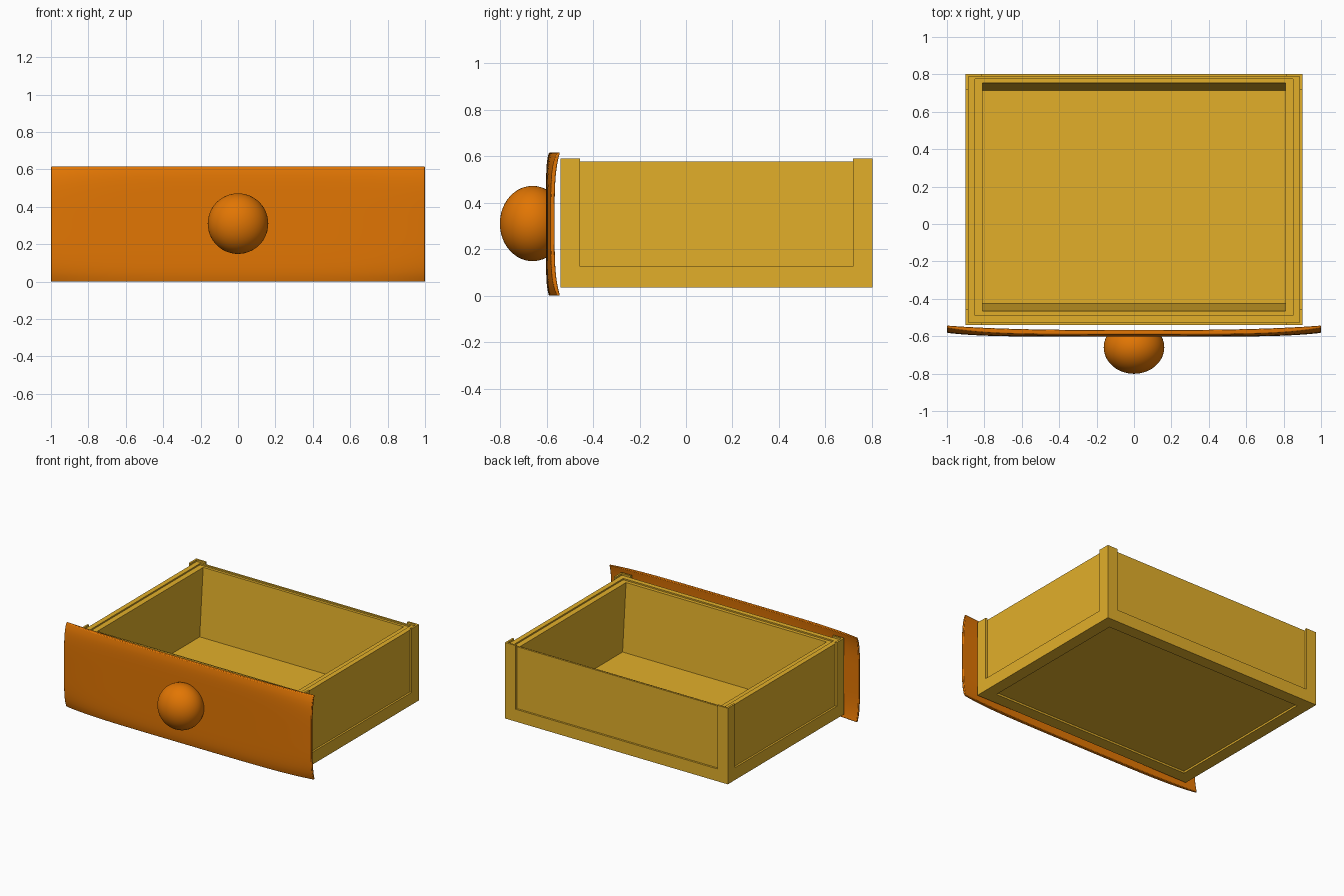
import bpy, bmesh

cube = bpy.data.objects.get("Cube")
if cube:
    bpy.data.objects.remove(cube, do_unlink=True)


def make_material(name, rgb):
    mat = bpy.data.materials.new(name)
    mat.use_nodes = True
    color = (*rgb, 1.0)
    mat.diffuse_color = color
    mat.node_tree.nodes["Principled BSDF"].inputs["Base Color"].default_value = color
    return mat


wood = make_material("pale_wood", (0.76, 0.43, 0.023))
orange = make_material("orange_wood", (0.76, 0.18, 0.001))


def finish(bm, name, mat, smooth=False):
    bmesh.ops.recalc_face_normals(bm, faces=bm.faces)
    mesh = bpy.data.meshes.new(name)
    bm.to_mesh(mesh)
    bm.free()
    mesh.materials.append(mat)
    obj = bpy.data.objects.new(name, mesh)
    bpy.context.collection.objects.link(obj)
    if smooth:
        bpy.ops.object.select_all(action="DESELECT")
        obj.select_set(True)
        bpy.context.view_layer.objects.active = obj
        bpy.ops.object.shade_smooth_by_angle(angle=0.7)
    return obj


def skin_rectangles(name, loops, closed):
    """Skin rectangles given as (half width, front y, back y, z)."""
    bm = bmesh.new()
    rings = [[bm.verts.new(p) for p in
              ((-w, f, z), (w, f, z), (w, b, z), (-w, b, z))]
             for w, f, b, z in loops]
    pairs = list(zip(rings, rings[1:]))
    if closed:
        pairs.append((rings[-1], rings[0]))
    else:
        bm.faces.new(rings[0])
        bm.faces.new(rings[-1])
    for a, b in pairs:
        for i in range(4):
            j = (i + 1) % 4
            bm.faces.new((a[i], a[j], b[j], b[i]))
    return finish(bm, name, wood)


# Tray with recessed outer panels, stepped rim and tapered inner walls
BOTTOM, RIM, STEP, TOP = 0.035, 0.577, 0.567, 0.59
FRONT, BACK, HALF = -0.54, 0.803, 0.9
REC = 0.014
skin_rectangles("drawer_tray", [
    (HALF - REC, FRONT + REC, BACK - REC, BOTTOM + REC),
    (HALF - REC, FRONT + REC, BACK - REC, RIM),
    (0.85, -0.49, 0.775, RIM),
    (0.85, -0.49, 0.775, STEP),
    (0.81, -0.465, 0.755, STEP),
    (0.81, -0.425, 0.715, 0.075)], closed=False)

# Raised rail around the base
RAIL = 0.125
skin_rectangles("base_rail", [
    (HALF - REC, FRONT + REC, BACK - REC, RAIL),
    (HALF, FRONT, BACK, RAIL),
    (HALF, FRONT, BACK, BOTTOM),
    (0.81, FRONT + 0.09, BACK - 0.09, BOTTOM),
    (0.81, FRONT + 0.09, BACK - 0.09, BOTTOM + REC)], closed=True)

# Thin L-shaped corner posts wrapped around the tray
ARM = 0.085
for side, sx in (("right", -1), ("left", 1)):
    for end, y0, sy in (("front", FRONT, 1), ("back", BACK, -1)):
        profile = ((0, 0), (ARM, 0), (ARM, REC), (REC, REC), (REC, ARM), (0, ARM))
        bm = bmesh.new()
        base = bm.faces.new([bm.verts.new((sx * (HALF - px), y0 + sy * py, RAIL))
                             for px, py in profile])
        top = bmesh.ops.extrude_face_region(bm, geom=[base])["geom"]
        for v in top:
            if isinstance(v, bmesh.types.BMVert):
                v.co.z = TOP
        finish(bm, f"{end}_{side}_corner_post", wood)

# Bowed front panel, thin at the rim, with corners curling back
NX, NZ, HEIGHT = 60, 24, 0.615
bm = bmesh.new()
bmesh.ops.create_grid(bm, x_segments=NX, y_segments=NZ, size=1)
geom = bmesh.ops.extrude_face_region(bm, geom=bm.faces[:])["geom"]
front_verts = {v for v in geom if isinstance(v, bmesh.types.BMVert)}
for v in bm.verts:
    u, w = v.co.x, v.co.y
    corner = (u * w) ** 4
    if v in front_verts:
        y = -0.602 + 0.02 * u ** 6 + 0.012 * w ** 8 + 0.016 * corner
    else:
        y = -0.575 + 0.01 * u ** 2 + 0.008 * w ** 4 + 0.015 * corner
    v.co = (u, y, HEIGHT / 2 * (1 + w))
panel = finish(bm, "front_panel", orange, smooth=True)
bevel = panel.modifiers.new("soft_edges", "BEVEL")
bevel.width = 0.004
bevel.segments = 2
bevel.angle_limit = 0.9

# Round knob, slightly flattened front to back
bm = bmesh.new()
bmesh.ops.create_icosphere(bm, subdivisions=4, radius=0.162)
for v in bm.verts:
    v.co.y *= 0.87
    v.co.y -= 0.66
    v.co.z += 0.31
# Flat seat of the knob inside the panel
bmesh.ops.bisect_plane(bm, geom=bm.verts[:] + bm.edges[:] + bm.faces[:],
                       plane_co=(0, -0.585, 0), plane_no=(0, 1, 0),
                       clear_outer=True)
bmesh.ops.holes_fill(bm, edges=[e for e in bm.edges if e.is_boundary])
finish(bm, "knob", orange, smooth=True)
